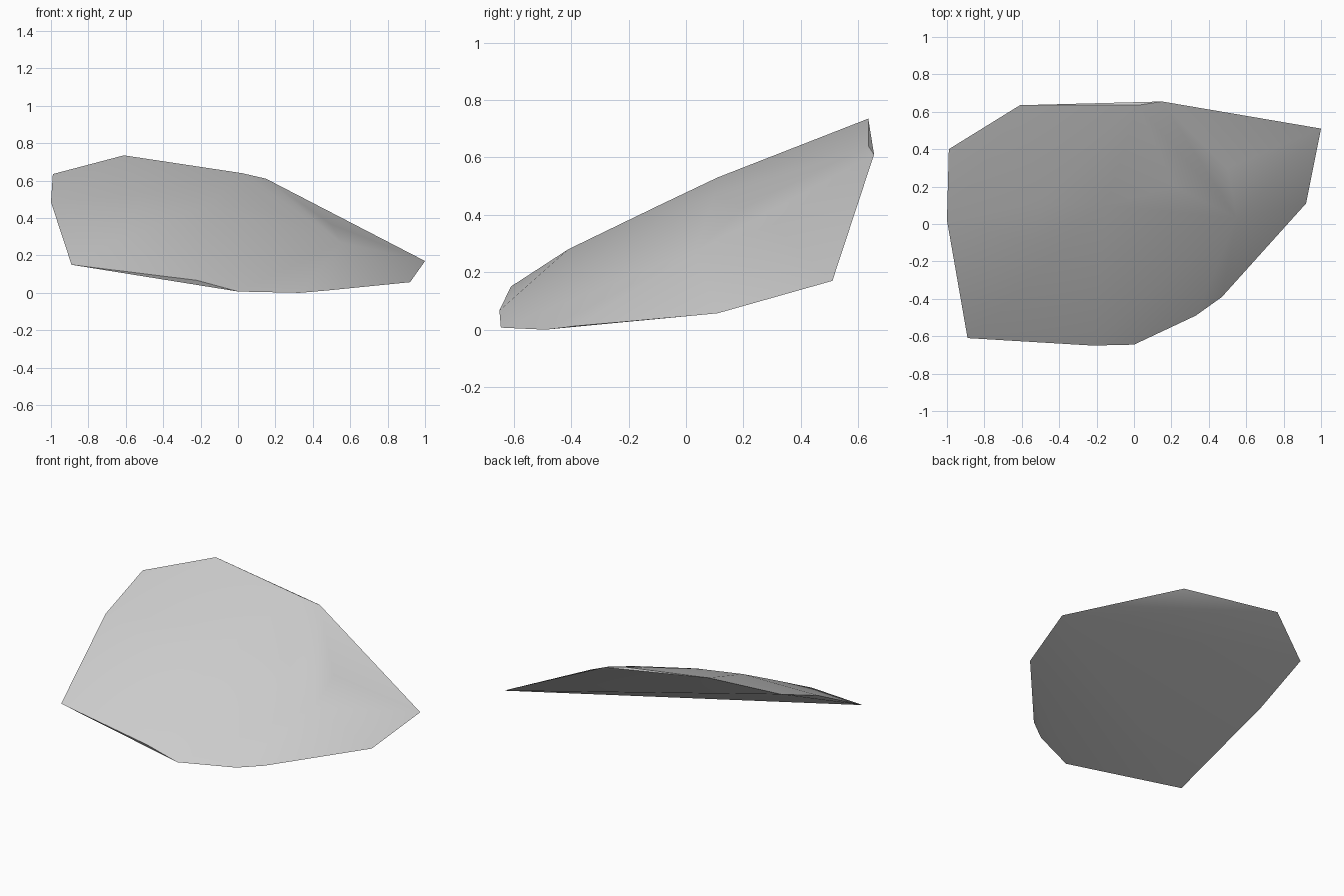
import bpy, bmesh, math

cube = bpy.data.objects.get("Cube")
if cube:
    bpy.data.objects.remove(cube)

# Stone colour
stone = bpy.data.materials.new("grey_stone")
stone.use_nodes = True
grey = (0.6, 0.6, 0.6, 1)
stone.diffuse_color = grey
stone.node_tree.nodes["Principled BSDF"].inputs["Base Color"].default_value = grey

# Sharp rim of the shard, walked around from the back
rim = [
    (-.99, .40, .635), (-.61, .635, .735), (.02, .635, .64), (.15, .655, .61),
    (1, .51, .17), (.92, .11, .057), (.47, -.39, .012), (.33, -.49, 0),
    (0, -.645, .007), (-.22, -.65, .067), (-.89, -.61, .15), (-1, .02, .485),
]

# Low crown of the domed upper face
crown = [
    (-.65, -.41, .28), (-.55, -.1, .43), (-.5, .11, .53), (-.15, .1, .47),
    (.22, .2, .425), (.5, .3, .365), (.55, .03, .27),
]

# Wrap the points into one chipped, convex slab
bm = bmesh.new()
for point in rim + crown:
    bm.verts.new(point)
hull = bmesh.ops.convex_hull(bm, input=bm.verts[:])
loose = [v for v in bm.verts if not v.link_faces]
bmesh.ops.delete(bm, geom=loose, context="VERTS")
bmesh.ops.recalc_face_normals(bm, faces=bm.faces[:])

mesh = bpy.data.meshes.new("rock_shard")
bm.to_mesh(mesh)
bm.free()
mesh.materials.append(stone)
shard = bpy.data.objects.new("rock_shard", mesh)
bpy.context.collection.objects.link(shard)

# Soft facets with a crisp rim
bpy.ops.object.select_all(action="DESELECT")
shard.select_set(True)
bpy.context.view_layer.objects.active = shard
bpy.ops.object.shade_smooth_by_angle(angle=math.radians(40))
